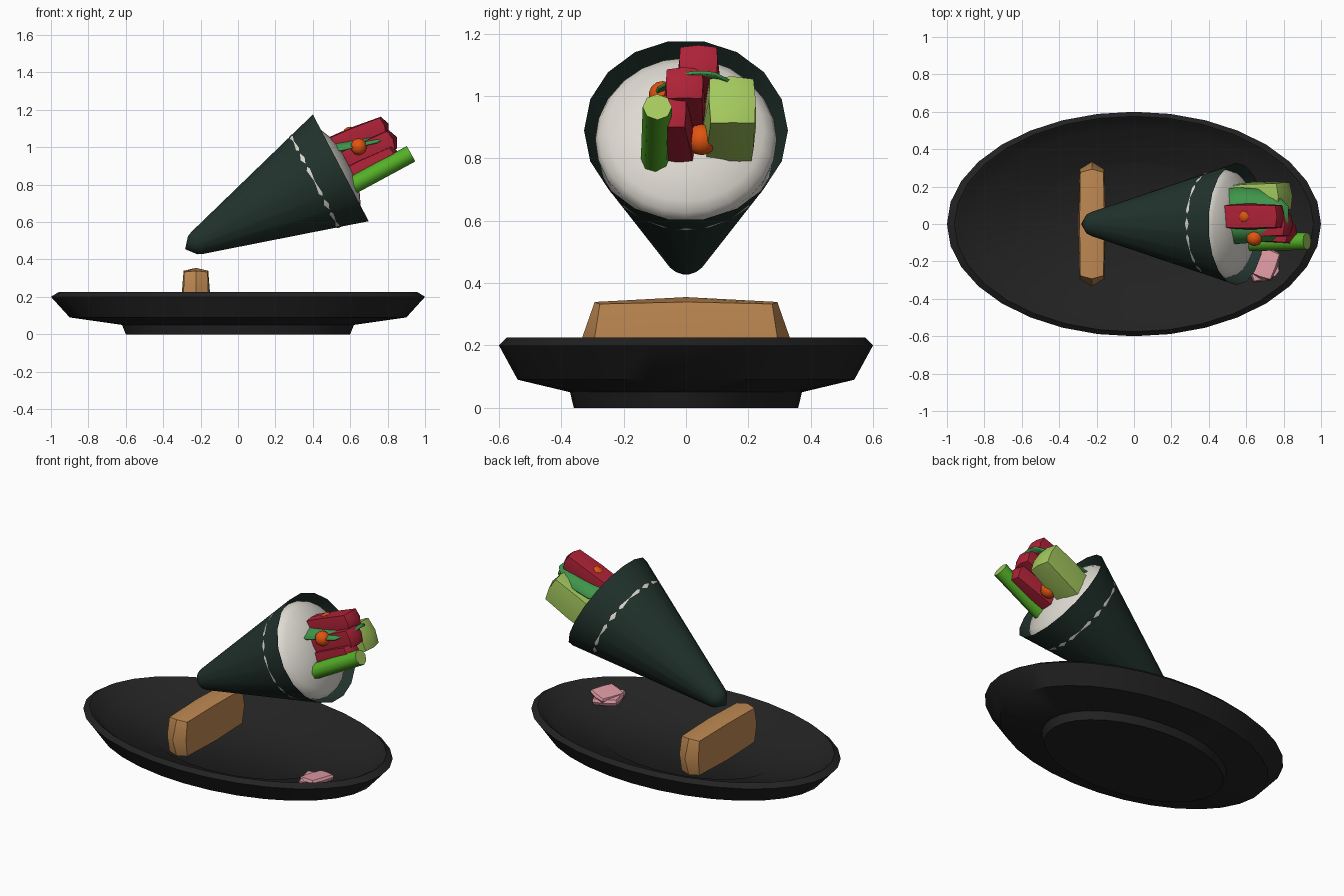
import bpy, bmesh
from math import radians, sin, cos, pi
from mathutils import Matrix, Vector

cube = bpy.data.objects.get("Cube")
if cube:
    bpy.data.objects.remove(cube, do_unlink=True)


def material(name, r, g, b):
    m = bpy.data.materials.new(name)
    m.use_nodes = True
    m.diffuse_color = (r, g, b, 1)
    node = next(n for n in m.node_tree.nodes if n.type == "BSDF_PRINCIPLED")
    node.inputs["Base Color"].default_value = (r, g, b, 1)
    return m


BLACK = material("plate_black", .016, .016, .016)
SEAWEED = material("seaweed_green", .016, .034, .027)
WHITE = material("rice_white", .74, .71, .65)
WOOD = material("wood_tan", .52, .25, .085)
RED = material("fish_red", .42, .016, .038)
PALE = material("pale_green", .37, .58, .11)
GREEN = material("stalk_green", .09, .43, .02)
LEAF = material("leaf_green", .05, .30, .07)
ORANGE = material("roe_orange", .75, .09, .005)
PINK = material("ginger_pink", .75, .33, .38)


def finish(name, bm, mats, angle=40):
    bmesh.ops.recalc_face_normals(bm, faces=bm.faces)
    mesh = bpy.data.meshes.new(name)
    bm.to_mesh(mesh)
    bm.free()
    for m in mats:
        mesh.materials.append(m)
    ob = bpy.data.objects.new(name, mesh)
    bpy.context.collection.objects.link(ob)
    bpy.ops.object.select_all(action="DESELECT")
    ob.select_set(True)
    bpy.context.view_layer.objects.active = ob
    bpy.ops.object.shade_smooth_by_angle(angle=radians(angle))
    return ob


def lathe(name, profile, sides, mat, matrix=Matrix(), phase=0.0, angle=40):
    """Turn (radius, height) points around the local z axis."""
    bm = bmesh.new()
    rings = []
    for r, z in profile:
        count = sides if r else 1
        rings.append([bm.verts.new((r * cos(phase + 2 * pi * i / sides),
                                    r * sin(phase + 2 * pi * i / sides), z))
                      for i in range(count)])
    for a, b in zip(rings, rings[1:]):
        for i in range(sides):
            j = (i + 1) % sides
            loop = [a[i % len(a)], a[j % len(a)], b[j % len(b)], b[i % len(b)]]
            bm.faces.new(list(dict.fromkeys(loop)))
    bm.transform(matrix)
    return finish(name, bm, [mat], angle)


def chunk(name, center, half, mat, tilt=0.0, turn=0.0, angle=40):
    """Rounded block: a once-divided cube with its edges and corners pulled in."""
    bm = bmesh.new()
    bmesh.ops.create_cube(bm, size=2)
    bmesh.ops.subdivide_edges(bm, edges=bm.edges[:], cuts=1, use_grid_fill=True)
    for v in bm.verts:
        n = sum(abs(c) > .5 for c in v.co)
        v.co *= {1: 1.0, 2: .88, 3: .83}[n]
    bm.transform(Matrix.Translation(center) @ Matrix.Rotation(radians(turn), 4, "Z")
                 @ Matrix.Rotation(radians(-tilt), 4, "Y") @ Matrix.Diagonal((*half, 1)))
    return finish(name, bm, [mat], angle)


# Oval plate
lathe("plate", [(0, 0), (.6, 0), (.62, .05), (.9, .09), (1, .2), (.96, .225),
                (.94, .216), (.85, .15), (.555, .105), (.535, .095), (0, .095)],
      32, BLACK, Matrix.Diagonal((1, .6, 1, 1)))

# Wooden rest
chunk("wooden_rest", (-.225, 0, .225), (.075, .333, .13), WOOD)

# Tilted cone of seaweed, with rice that just breaks through its wall
TILT = 27.6
CONE = Matrix.Translation((-.42, 0, .383)) @ Matrix.Rotation(radians(90 - TILT), 4, "Y")
lathe("seaweed_wrap", [(0, .155), (.055, .2), (.067, .226), (.327, 1.094)],
      18, SEAWEED, CONE, phase=pi / 18, angle=50)
lathe("rice", [(0, .3), (.05, .32), (.258, .9), (.2805, .937), (.277, .965), (.291, 1.03),
               (.28, 1.06), (.25, 1.085), (.17, 1.12), (.09, 1.137), (0, 1.142)],
      24, WHITE, CONE, angle=60)

# Fish strips
for name, center, half, tilt, turn in (
        ("fish_strip_top", (.62, .04, 1.05), (.2, .07, .058), 22, 0),
        ("fish_strip_middle", (.66, -.005, .965), (.21, .068, .062), 25, 0),
        ("fish_strip_lower", (.68, -.035, .875), (.21, .06, .065), 25, -6)):
    chunk(name, center, half, RED, tilt, turn)

# Avocado slice
chunk("avocado", (.645, .14, .905), (.21, .085, .095), PALE, 27, 3)

# Green stalk with a paler cut end
bm = bmesh.new()
start, end = Vector((.5, -.1, .735)), Vector((.925, -.092, .965))
axis = end - start
bmesh.ops.create_cone(bm, cap_ends=True, segments=8, radius1=.047, radius2=.047,
                      depth=axis.length)
for f in bm.faces:
    f.material_index = int(abs(f.normal.z) > .9)
bm.transform(Matrix.Translation((start + end) / 2)
             @ axis.to_track_quat("Z", "Y").to_matrix().to_4x4())
finish("green_stalk", bm, [GREEN, PALE], 50)

# Arched lettuce leaf
bm = bmesh.new()
rows = []
for x, width in ((.45, .13), (.55, .15), (.74, .135), (.825, .05)):
    rows.append([bm.verts.new((x, .045 + width * v, 1.012 + .17 * (x - .45)
                               - .045 * (width * v / .15) ** 2))
                 for v in (-1, -.5, 0, .5, 1)])
for a, b in zip(rows, rows[1:]):
    for i in range(4):
        bm.faces.new((a[i], a[i + 1], b[i + 1], b[i]))
leaf = finish("lettuce_leaf", bm, [LEAF])
solid = leaf.modifiers.new("thickness", "SOLIDIFY")
solid.thickness = .01
solid.offset = 0

# Fish roe
for name, center, radius in (("roe_front", (.645, -.075, 1.003), .045),
                             ("roe_lower", (.68, .05, .86), .05),
                             ("roe_top", (.6, .04, 1.065), .045)):
    bm = bmesh.new()
    bmesh.ops.create_uvsphere(bm, u_segments=10, v_segments=7, radius=radius)
    bm.transform(Matrix.Translation(center))
    finish(name, bm, [ORANGE], 60)

# Two folded ginger slices resting on the plate
for name, center, half, tilt, turn in (
        ("ginger_slice_lower", (.69, -.215, .163), (.085, .09, .022), -5, 15),
        ("ginger_slice_upper", (.7, -.21, .186), (.07, .085, .018), 8, -20)):
    chunk(name, center, half, PINK, tilt, turn, 30)
